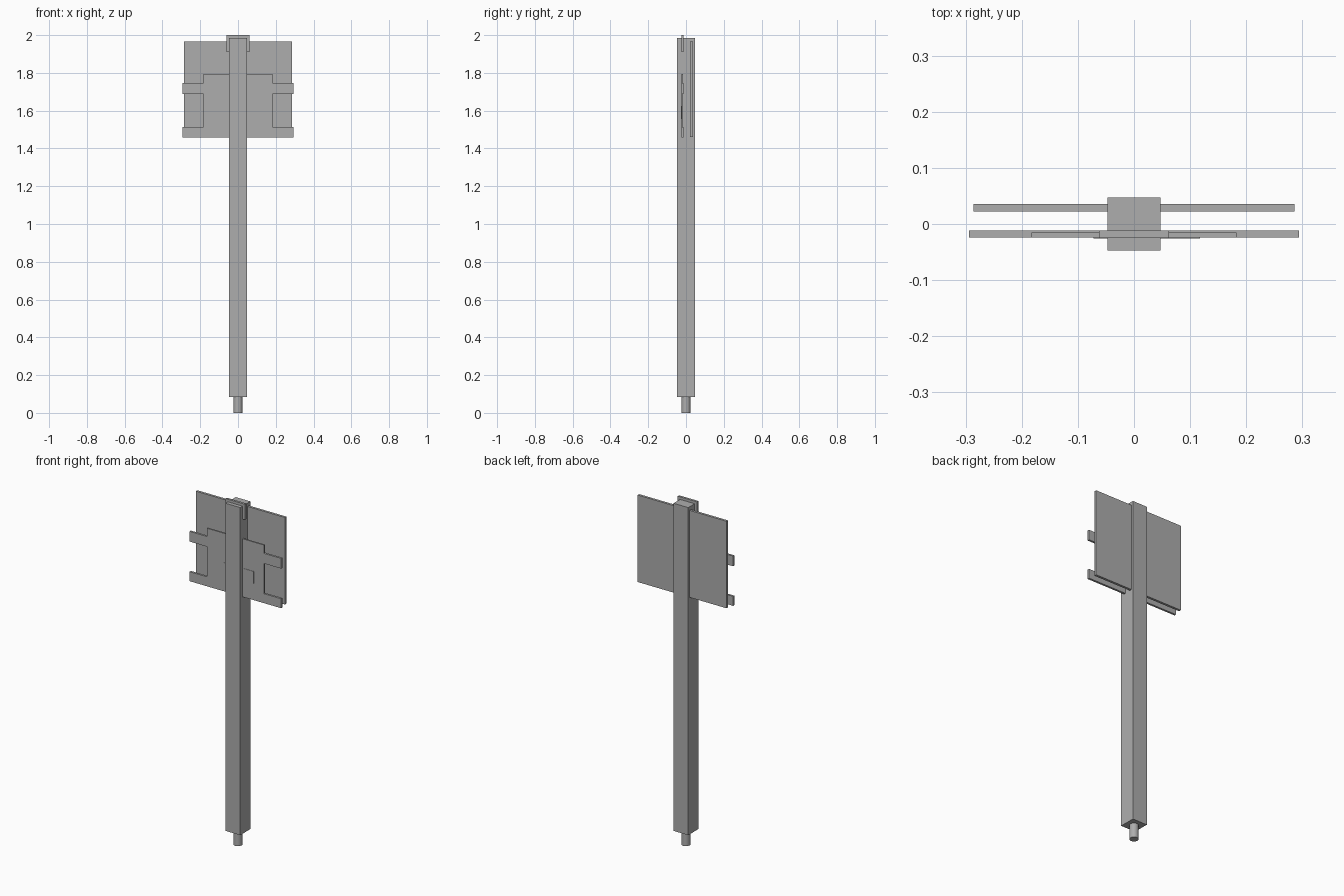
import bpy
import bmesh

old = bpy.data.objects.get("Cube")
if old:
    bpy.data.objects.remove(old, do_unlink=True)

grey = bpy.data.materials.new("plain grey")
grey.use_nodes = True
colour = (0.42, 0.42, 0.42, 1)
grey.diffuse_color = colour
grey.node_tree.nodes["Principled BSDF"].inputs["Base Color"].default_value = colour


def add_part(name, bm):
    bmesh.ops.recalc_face_normals(bm, faces=bm.faces)
    mesh = bpy.data.meshes.new(name)
    bm.to_mesh(mesh)
    bm.free()
    mesh.materials.append(grey)
    part = bpy.data.objects.new(name, mesh)
    bpy.context.collection.objects.link(part)
    return part


def plate(name, outline, front, back):
    """Extrude an x/z outline from y = front to y = back."""
    bm = bmesh.new()
    face = bm.faces.new([bm.verts.new((x, front, z)) for x, z in outline])
    ext = bmesh.ops.extrude_face_region(bm, geom=[face])
    verts = [v for v in ext["geom"] if isinstance(v, bmesh.types.BMVert)]
    bmesh.ops.translate(bm, verts=verts, vec=(0, back - front, 0))
    return add_part(name, bm)


def box(name, x, y, z):
    corners = [(x[0], z[0]), (x[1], z[0]), (x[1], z[1]), (x[0], z[1])]
    return plate(name, corners, *y)


# Post and the round peg under it
box("post", (-0.047, 0.047), (-0.047, 0.047), (0.083, 1.985))
bm = bmesh.new()
bmesh.ops.create_cone(bm, cap_ends=True, segments=16, radius1=0.024,
                      radius2=0.024, depth=0.1)
bmesh.ops.translate(bm, verts=bm.verts, vec=(0, 0, 0.05))
peg = add_part("foot_peg", bm)
bpy.ops.object.select_all(action="DESELECT")
bpy.context.view_layer.objects.active = peg
peg.select_set(True)
bpy.ops.object.shade_smooth_by_angle()

# Rear board
box("rear_board", (-0.286, 0.286), (0.022, 0.036), (1.46, 1.965))

# Front bracket: half outline mirrored, with two tabs on each side
half = [(0.294, 1.458), (0.294, 1.513), (0.183, 1.513), (0.183, 1.688),
        (0.294, 1.688), (0.294, 1.747), (0.183, 1.747), (0.183, 1.795)]
plate("front_bracket", half + [(-x, z) for x, z in reversed(half)], -0.024, -0.015)

# Straps thickening the bracket behind the tabs
for name, z in (("lower_strap", (1.458, 1.513)), ("upper_strap", (1.688, 1.747))):
    box(name, (-0.294, 0.294), (-0.015, -0.012), z)

# Thin raised strip on the bracket and the cap clip at the top
box("bracket_strip", (-0.072, 0.118), (-0.026, -0.024), (1.555, 1.625))
box("top_clip", (-0.062, 0.062), (-0.025, -0.012), (1.91, 2.0))
